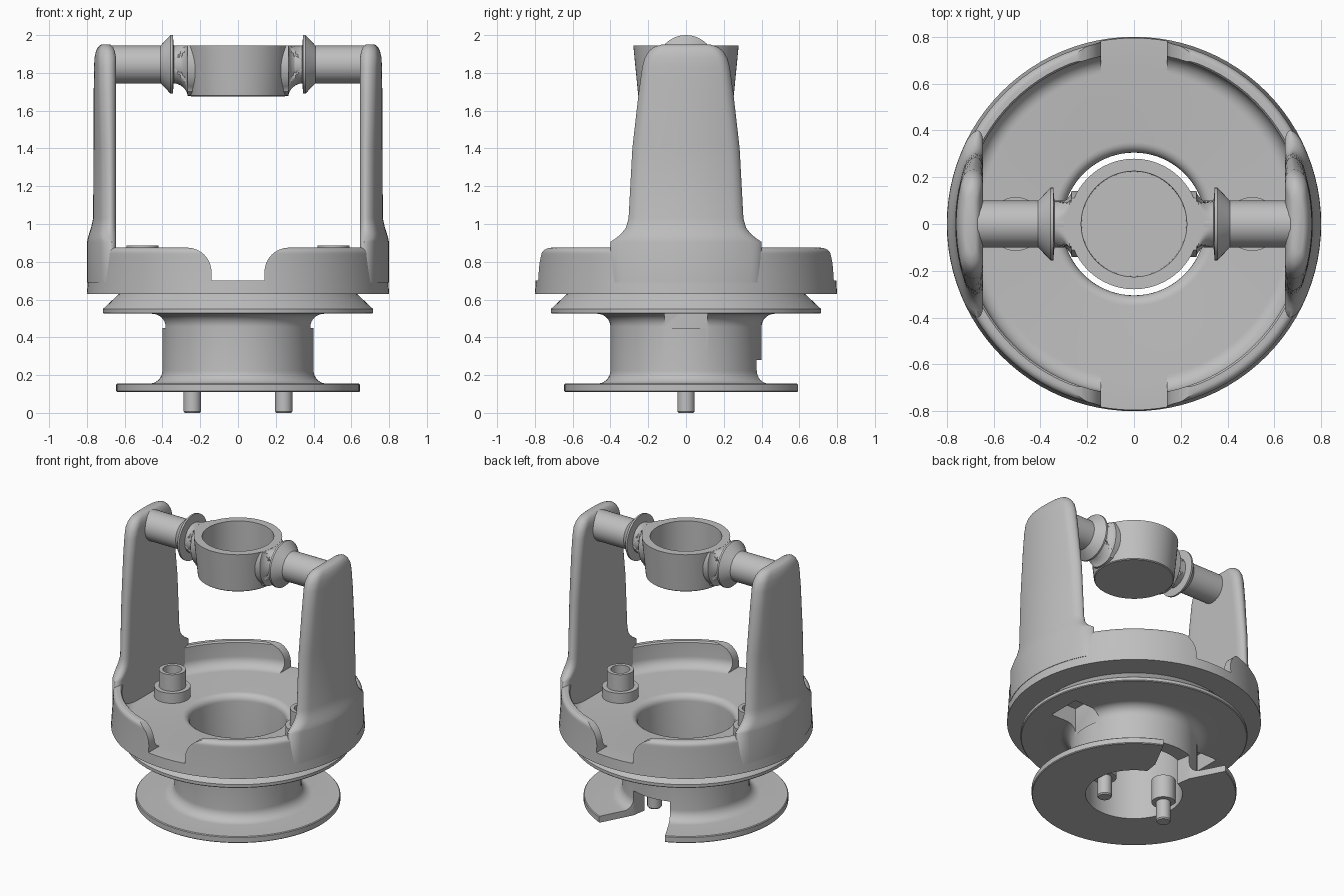
import bpy, bmesh, math
from mathutils import Matrix, Vector

cube = bpy.data.objects.get("Cube")
if cube:
    bpy.data.objects.remove(cube, do_unlink=True)

gray = bpy.data.materials.new("plain gray")
gray.use_nodes = True
color = (0.52, 0.52, 0.52, 1)
gray.diffuse_color = color
gray.node_tree.nodes["Principled BSDF"].inputs["Base Color"].default_value = color


def finish(name, bm):
    bmesh.ops.recalc_face_normals(bm, faces=bm.faces)
    mesh = bpy.data.meshes.new(name)
    bm.to_mesh(mesh)
    bm.free()
    mesh.materials.append(gray)
    ob = bpy.data.objects.new(name, mesh)
    bpy.context.collection.objects.link(ob)
    return ob


def smooth(ob, angle=32):
    bpy.ops.object.select_all(action='DESELECT')
    ob.select_set(True)
    bpy.context.view_layer.objects.active = ob
    bpy.ops.object.shade_smooth_by_angle(angle=math.radians(angle))
    return ob


def skin(bm, rings, wrap=False):
    """Join rings of points with quads; wrap closes the last ring to the first."""
    loops = [[bm.verts.new(p) for p in ring] for ring in rings]
    n = len(loops[0])
    pairs = list(zip(loops, loops[1:])) + ([(loops[-1], loops[0])] if wrap else [])
    for a, b in pairs:
        for i in range(n):
            j = (i + 1) % n
            bm.faces.new((a[i], a[j], b[j], b[i]))
    if not wrap:
        bm.faces.new(loops[0])
        bm.faces.new(loops[-1])


def lathe(name, profile, wrap=False, segs=48, matrix=None):
    """Turn a (radius, height) profile around z, then place it."""
    bm = bmesh.new()
    turns = [math.tau * i / segs for i in range(segs)]
    skin(bm, [[(r * math.cos(t), r * math.sin(t), z) for t in turns] for r, z in profile], wrap)
    if matrix:
        bm.transform(matrix)
    return finish(name, bm)


def arc(cx, cz, r, start, end, steps=8):
    angles = [math.radians(start + (end - start) * i / steps) for i in range(steps + 1)]
    return [(cx + r * math.cos(a), cz + r * math.sin(a)) for a in angles]


def prism(name, outline, low, high, place):
    """Extrude a 2D outline; place maps (u, v, depth) to a point."""
    bm = bmesh.new()
    skin(bm, [[place(u, v, d) for u, v in outline] for d in (low, high)])
    return finish(name, bm)


def cut(ob, cutter):
    mod = ob.modifiers.new("cut", 'BOOLEAN')
    mod.operation, mod.solver, mod.object = 'DIFFERENCE', 'EXACT', cutter
    bpy.context.view_layer.objects.active = ob
    bpy.ops.object.modifier_apply(modifier=mod.name)
    bpy.data.objects.remove(cutter, do_unlink=True)


# Spool, cone flange and walled tray as one turned body
body_profile = (
    [(0.305, 0.11), (0.64, 0.11), (0.645, 0.115), (0.645, 0.15), (0.64, 0.155)]
    + arc(0.47, 0.225, 0.07, 270, 180)
    + arc(0.47, 0.455, 0.07, 180, 90)
    + [(0.71, 0.525), (0.715, 0.53), (0.715, 0.55), (0.63, 0.63), (0.8, 0.63), (0.787, 0.83)]
    + arc(0.757, 0.845, 0.03, 0, 90, 5)
    + [(0.738, 0.875), (0.73, 0.865)]
    + arc(0.66, 0.77, 0.07, 0, -90)
    + arc(0.35, 0.655, 0.045, 90, 180, 6)
)
body = lathe("spool_and_tray", body_profile, wrap=True, segs=96)

# Rounded wall notches at front and back
half = [(0.14, 0.701)] + arc(0.27, 0.745, 0.13, 180, 90) + [(0.27, 0.95)]
notch = half + [(-u, v) for u, v in reversed(half)]
for side in (-1, 1):
    cut(body, prism("notch_cutter", notch, 0.6 * side, 0.95 * side, lambda u, v, d: (u, d, v)))

# Flared slot through the lower flange at the back
wedge = [(-0.12, 0.25), (0.12, 0.25), (0.14, 0.375), (0.31, 0.7), (-0.31, 0.7), (-0.14, 0.375)]
cut(body, prism("slot_cutter", wedge, 0.05, 0.28, lambda u, v, d: (u, v, d)))

# Recesses under the cone flange
for side in (-1, 1):
    box = [(0.385 * side, -0.115), (0.58 * side, -0.115), (0.58 * side, 0.115), (0.385 * side, 0.115)]
    cut(body, prism("recess_cutter", box, 0.45, 0.64, lambda u, v, d: (u, v, d)))
smooth(body)


def arm_ring(z, width, outer, inner=0.645, round_end=0.045, steps=28):
    """Cross-section: flat inside, curved outside, rounded ends."""
    front, back = [], []
    for i in range(steps + 1):
        y = -width * math.cos(math.pi * i / steps)
        near = min(1, (width - abs(y)) / round_end)
        f = max(0.06, math.sqrt(max(0, 1 - (1 - near) ** 2)))
        xo = max(math.sqrt(outer ** 2 - y * y), inner + 0.02)
        mid, h = (inner + xo) / 2, (xo - inner) / 2 * f
        front.append((mid + h, y, z))
        back.append((mid - h, y, z))
    return front + back[::-1]


# Upright arms: height, half width, outer radius, inner face
arm_sections = [
    (0.69, 0.4, 0.799, 0.645), (0.905, 0.4, 0.799, 0.645), (0.925, 0.37, 0.795, 0.645),
    (0.95, 0.342, 0.788, 0.645), (0.98, 0.318, 0.778, 0.645), (1.03, 0.304, 0.767, 0.645),
    (1.4, 0.284, 0.765, 0.645), (1.7, 0.25, 0.764, 0.645), (1.83, 0.232, 0.762, 0.645),
    (1.88, 0.218, 0.76, 0.646), (1.915, 0.196, 0.752, 0.652), (1.937, 0.17, 0.741, 0.662),
    (1.95, 0.13, 0.725, 0.677),
]
for label, side in (("left", 1), ("right", -1)):
    bm = bmesh.new()
    skin(bm, [arm_ring(z, w, o, i) for z, w, o, i in arm_sections])
    bm.transform(Matrix.Diagonal((side, 1, 1, 1)))
    smooth(finish(label + "_arm", bm), 50)

    # Axle with conical collar, lying along x
    along_x = Matrix.Translation((0, 0, 1.845)) @ Matrix.Rotation(side * math.pi / 2, 4, 'Y')
    smooth(lathe(label + "_axle", [(0.1, 0.3), (0.1, 0.67)], matrix=along_x))
    collar = [(0.1, 0.34), (0.155, 0.345), (0.155, 0.357), (0.1, 0.41)]
    smooth(lathe(label + "_collar", collar, matrix=along_x), 25)

    # Flared neck blending the axle into the cup, flat on top
    flare = [(0.167, 0.228)] + [(r, h) for r, h in reversed(arc(0.18, 0.345, 0.08, 180, 260, 8))]
    neck = lathe(label + "_neck", flare, matrix=along_x)
    for v in neck.data.vertices:
        v.co.y *= 0.85 if abs(v.co.y) > 0.1 else 1
        v.co.z = min(v.co.z, 1.944)
    smooth(neck, 40)

    # Screw post on the tray floor
    post = [(0.06, 0.69), (0.115, 0.69), (0.115, 0.77), (0.085, 0.77), (0.085, 0.885), (0.06, 0.885)]
    smooth(lathe(label + "_post", post, wrap=True, matrix=Matrix.Translation((0.505 * side, 0, 0))))

    # Locating pin and its boss inside the bore
    at_pin = Matrix.Translation((0.242 * side, 0, 0))
    pin = [(0.04, 0), (0.046, 0.008), (0.046, 0.14), (0.075, 0.14), (0.075, 0.3)]
    smooth(lathe(label + "_pin", pin, segs=32, matrix=at_pin))

# Tapered cup held between the axles
cup = [(0.01, 1.675), (0.247, 1.675), (0.253, 1.68), (0.279, 1.945),
       (0.226, 1.945), (0.224, 1.72), (0.01, 1.72)]
smooth(lathe("cup", cup, segs=64))
